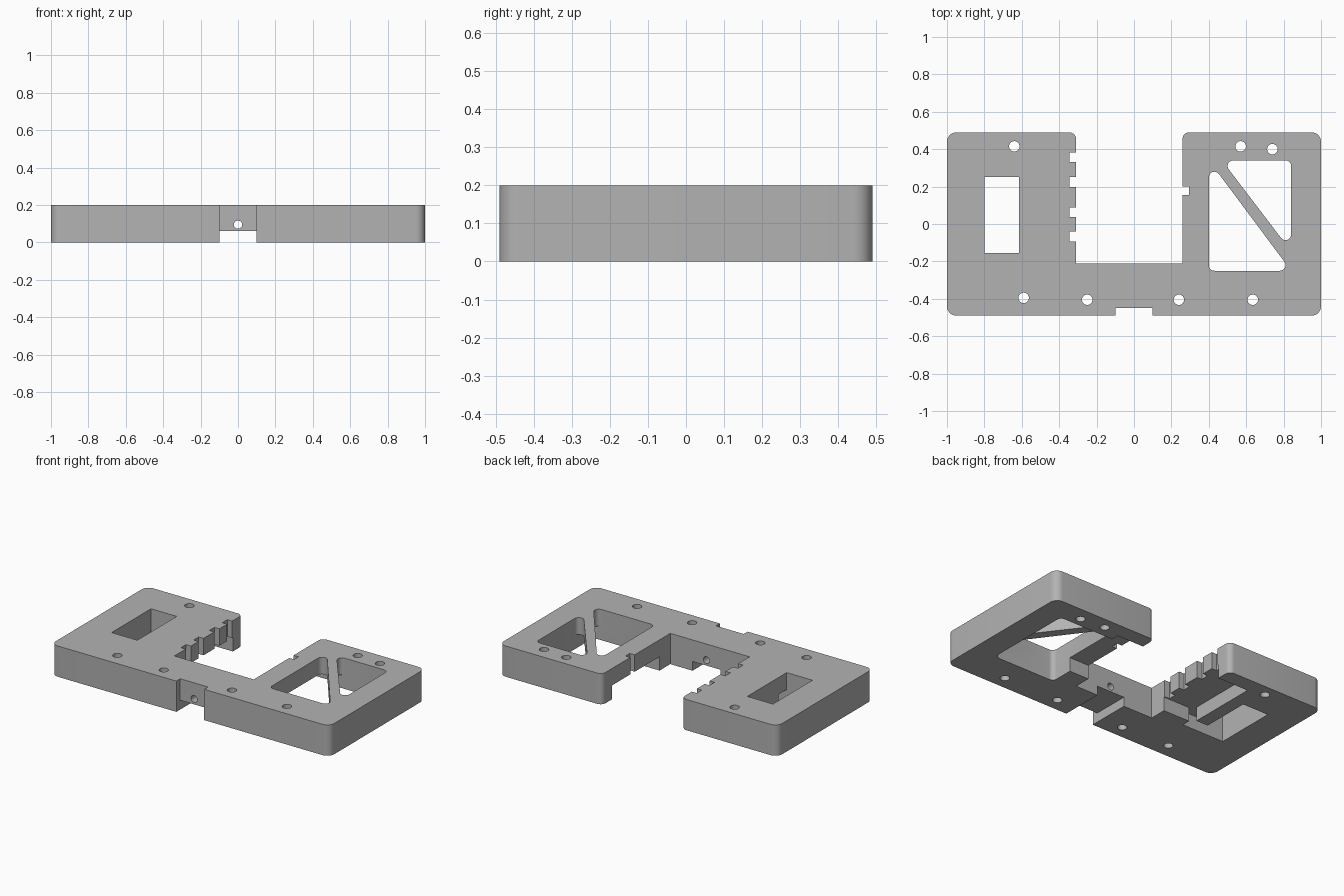
import bpy, bmesh, math
from mathutils import Vector, Matrix

cube = bpy.data.objects.get("Cube")
if cube:
    bpy.data.objects.remove(cube, do_unlink=True)

HEIGHT = 0.2
RECESS = 0.09   # underside pocket depth
THROUGH = (-0.1, 0.3)
BELOW = (-0.1, RECESS)

grey = bpy.data.materials.new("plain_grey")
grey.use_nodes = True
colour = (0.45, 0.45, 0.45, 1)
grey.diffuse_color = colour
grey.node_tree.nodes["Principled BSDF"].inputs["Base Color"].default_value = colour


def fillet(corners, steps=8):
    """Round each (x, y, radius) corner of a closed outline."""
    pts = []
    for i, (x, y, r) in enumerate(corners):
        p = Vector((x, y))
        if r == 0:
            pts.append(p)
            continue
        a = (Vector(corners[i - 1][:2]) - p).normalized()
        b = (Vector(corners[(i + 1) % len(corners)][:2]) - p).normalized()
        half = a.angle(b) / 2
        centre = p + (a + b).normalized() * (r / math.sin(half))
        start = p + a * (r / math.tan(half)) - centre
        end = p + b * (r / math.tan(half)) - centre
        turn = math.atan2(start.x * end.y - start.y * end.x, start.dot(end))
        for k in range(steps + 1):
            pts.append(centre + Matrix.Rotation(turn * k / steps, 2) @ start)
    return pts


def prism(name, corners, span):
    bm = bmesh.new()
    face = bm.faces.new([bm.verts.new((p.x, p.y, span[0])) for p in fillet(corners)])
    ext = bmesh.ops.extrude_face_region(bm, geom=[face])
    top = [v for v in ext["geom"] if isinstance(v, bmesh.types.BMVert)]
    bmesh.ops.translate(bm, verts=top, vec=(0, 0, span[1] - span[0]))
    bmesh.ops.recalc_face_normals(bm, faces=bm.faces)
    mesh = bpy.data.meshes.new(name)
    bm.to_mesh(mesh)
    bm.free()
    obj = bpy.data.objects.new(name, mesh)
    bpy.context.collection.objects.link(obj)
    return obj


def box(name, x0, x1, y0, y1, span, r=0):
    return prism(name, [(x0, y0, r), (x1, y0, r), (x1, y1, r), (x0, y1, r)], span)


def drill(name, location, radius, depth, tilt=0):
    bpy.ops.mesh.primitive_cylinder_add(vertices=32, radius=radius, depth=depth,
                                        location=location, rotation=(tilt, 0, 0))
    obj = bpy.context.object
    obj.name = name
    return obj


# U-shaped plate
plate = prism("mounting_plate", [
    (-1, -0.49, 0.05), (1, -0.49, 0.05), (1, 0.49, 0.05), (0.26, 0.49, 0.035),
    (0.26, -0.21, 0), (-0.31, -0.21, 0), (-0.31, 0.49, 0.035), (-1, 0.49, 0.05)],
    (0, HEIGHT))
plate.data.materials.append(grey)

cutters = [
    # front notch and the cable slot under the bridge
    box("front_notch", -0.1, 0.1, -0.6, -0.45, THROUGH),
    box("bridge_slot", -0.1, 0.1, -0.6, -0.1, (-0.1, 0.06)),
    drill("bridge_hole", (0, -0.33, 0.095), 0.022, 0.5, math.pi / 2),
    # right arm: window, underside pocket and linking channel
    box("right_window", -0.8, -0.615, -0.155, 0.25, THROUGH),
    box("right_pocket", -0.53, -0.2, -0.1, 0.39, BELOW),
    box("right_channel", -0.65, -0.5, -0.155, -0.07, BELOW),
    # left arm: window halves either side of a raised diagonal strut
    prism("window_half_front", [(0.4, -0.25, 0.03), (0.84, -0.25, 0.03),
                                (0.4, 0.34, 0.03)], THROUGH),
    prism("window_half_back", [(0.84, 0.34, 0.03), (0.47, 0.34, 0.03),
                               (0.84, -0.145, 0.03)], THROUGH),
    box("strut_clearance", 0.4, 0.84, -0.25, 0.34, BELOW, 0.03),
    box("left_pocket", 0.15, 0.45, -0.1, 0.39, BELOW),
    box("left_tooth_gap", 0.2, 0.295, 0.155, 0.2, THROUGH),
]
# tooth gaps along the right arm
for y in (-0.067, 0.063, 0.225, 0.357):
    cutters.append(box("right_tooth_gap", -0.345, -0.2, y - 0.026, y + 0.026, THROUGH))
# screw holes
for x, y in ((-0.64, 0.415), (0.57, 0.415), (0.74, 0.4), (-0.59, -0.395),
             (-0.25, -0.405), (0.24, -0.405), (0.635, -0.405)):
    cutters.append(drill("screw_hole", (x, y, 0.1), 0.028, 0.4))

for cutter in cutters:
    cutter.hide_render = True
    mod = plate.modifiers.new(cutter.name, "BOOLEAN")
    mod.operation = "DIFFERENCE"
    mod.solver = "EXACT"
    mod.object = cutter

# Bake the cuts and drop the cutters
bpy.context.view_layer.update()
graph = bpy.context.evaluated_depsgraph_get()
baked = bpy.data.meshes.new_from_object(plate.evaluated_get(graph))
plate.modifiers.clear()
plate.data = baked
baked.materials.clear()
baked.materials.append(grey)
for poly in baked.polygons:
    poly.material_index = 0
for cutter in cutters:
    bpy.data.objects.remove(cutter, do_unlink=True)

bpy.ops.object.select_all(action="DESELECT")
plate.select_set(True)
bpy.context.view_layer.objects.active = plate
bpy.ops.object.shade_smooth_by_angle(angle=math.radians(30))
